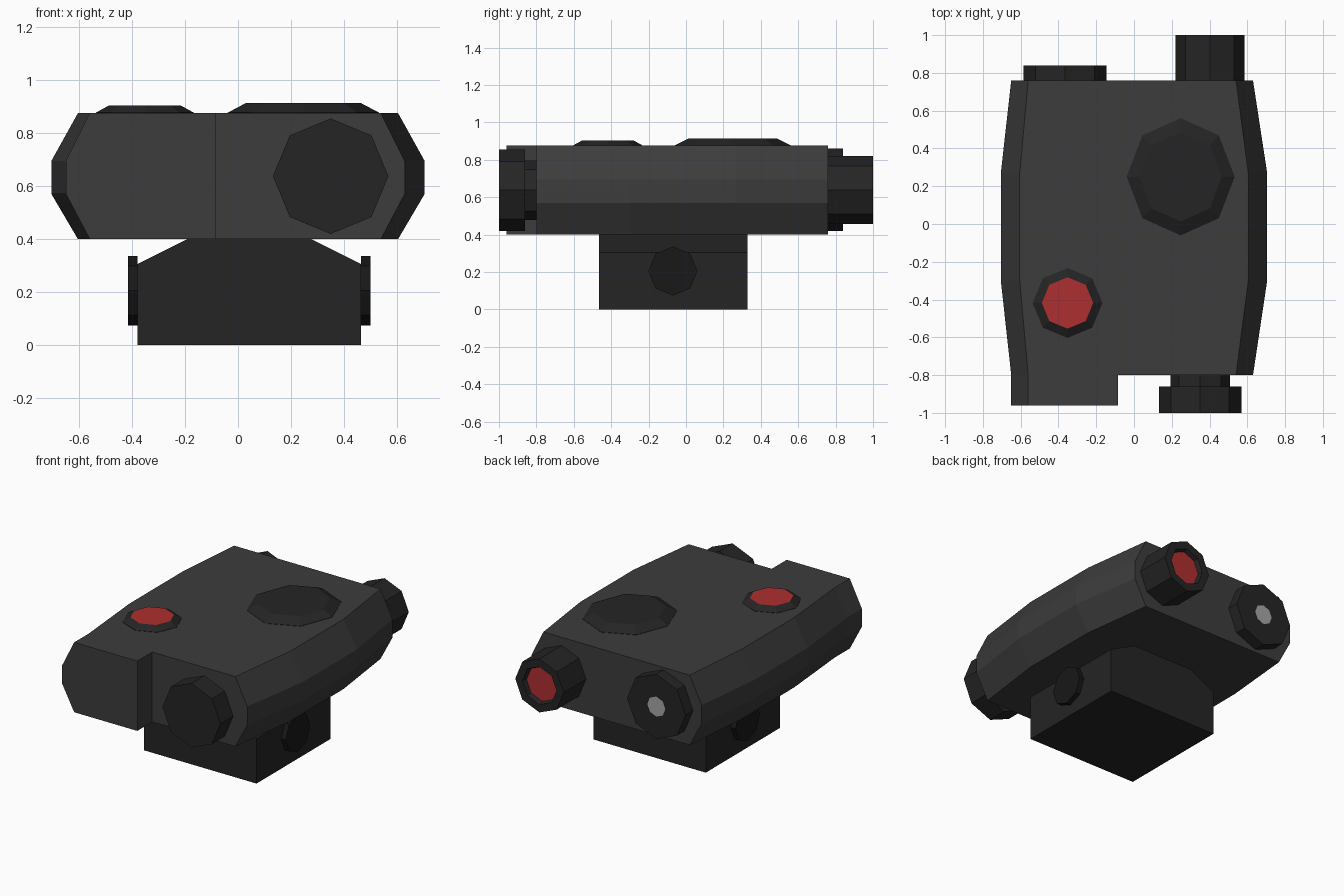
import bpy, bmesh
from math import cos, sin, tau

if "Cube" in bpy.data.objects:
    bpy.data.objects.remove(bpy.data.objects["Cube"])


def material(name, rgb):
    m = bpy.data.materials.new(name)
    m.diffuse_color = (*rgb, 1)
    m.use_nodes = True
    m.node_tree.nodes["Principled BSDF"].inputs["Base Color"].default_value = m.diffuse_color
    return m


CASE = material("case_grey", (0.045, 0.045, 0.045))
DARK = material("dark_grey", (0.018, 0.018, 0.018))
BOLT = material("bolt_black", (0.009, 0.009, 0.009))
RED = material("red", (0.42, 0.028, 0.028))
SILVER = material("silver", (0.38, 0.38, 0.38))


def finish(name, bm, *mats):
    bmesh.ops.recalc_face_normals(bm, faces=bm.faces[:])
    mesh = bpy.data.meshes.new(name)
    bm.to_mesh(mesh)
    bm.free()
    for m in mats:
        mesh.materials.append(m)
    obj = bpy.data.objects.new(name, mesh)
    bpy.context.collection.objects.link(obj)
    return obj


def loft(loops):
    """Skin a list of equal-length point loops and cap both ends."""
    bm = bmesh.new()
    rings = [[bm.verts.new(p) for p in loop] for loop in loops]
    n = len(rings[0])
    for a, b in zip(rings, rings[1:]):
        for i in range(n):
            j = (i + 1) % n
            bm.faces.new((a[i], a[j], b[j], b[i]))
    start = bm.faces.new(rings[0])
    end = bm.faces.new(rings[-1])
    return bm, start, end


def turned(name, axis, centre, rings, mat=DARK, end_mat=None, stretch=1.0):
    """Eight-sided turned part; rings are (position along axis, radius)."""
    loops = []
    for d, r in rings:
        loop = []
        for i in range(8):
            p = [centre[0] + r * cos(tau * i / 8),
                 centre[1] + r * stretch * sin(tau * i / 8)]
            p.insert("XYZ".index(axis), d)
            loop.append(p)
        loops.append(loop)
    bm, _, end = loft(loops)
    if end_mat:
        end.material_index = 1
    return finish(name, bm, mat, *([end_mat] if end_mat else []))


# Main housing: faceted section lofted front to back, bulging at the middle
def section(y, left, right, lip):
    return [(left + lip, y, 0.40), (right - lip, y, 0.40),
            (right, y, 0.57), (right, y, 0.695),
            (right - lip, y, 0.875), (left + lip, y, 0.875),
            (left, y, 0.695), (left, y, 0.57)]


bm, front, _ = loft([section(-0.80, -0.65, 0.63, 0.09),
                     section(-0.30, -0.705, 0.705, 0.10),
                     section(0.27, -0.705, 0.705, 0.10),
                     section(0.76, -0.65, 0.63, 0.09)])
# Left half of the front steps forward
bmesh.ops.bisect_plane(bm, geom=[front, *front.edges, *front.verts],
                       plane_co=(-0.085, 0, 0), plane_no=(1, 0, 0))
step = [f for f in bm.faces if all(abs(v.co.y + 0.80) < 1e-4 for v in f.verts)
        and f.calc_center_median().x < -0.085]
new = bmesh.ops.extrude_face_region(bm, geom=step)["geom"]
bmesh.ops.translate(bm, vec=(0, -0.16, 0),
                    verts=[g for g in new if isinstance(g, bmesh.types.BMVert)])
bmesh.ops.delete(bm, geom=[f for f in step if f.is_valid], context="FACES_ONLY")
finish("housing", bm, CASE)

# Mounting block with sloped shoulders
profile = [(-0.38, 0), (0.465, 0), (0.465, 0.305), (0.275, 0.40),
           (-0.19, 0.40), (-0.38, 0.305)]
bm, _, _ = loft([[(x, y, z) for x, z in profile] for y in (-0.465, 0.33)])
finish("mount_block", bm, DARK)

# Clamp bolts on both sides of the mount
for side, inner, outer in (("left", -0.38, -0.415), ("right", 0.465, 0.50)):
    turned(f"clamp_bolt_{side}", "X", (-0.07, 0.205),
           [(inner, 0.131), (outer, 0.131)], BOLT)

# Top buttons
turned("large_top_button", "Z", (0.247, 0.25),
       [(0.87, 0.286), (0.877, 0.286), (0.913, 0.218)], stretch=1.085)
turned("red_top_button", "Z", (-0.352, -0.418),
       [(0.87, 0.185), (0.877, 0.185), (0.904, 0.136)], end_mat=RED)

# Front knob on a narrower collar
turned("front_knob", "Y", (0.35, 0.637),
       [(-0.80, 0.158), (-0.86, 0.158), (-0.86, 0.218), (-1.0, 0.218)])

# Rear cap with silver centre, and rear tube with recessed red lens
turned("rear_cap", "Y", (-0.365, 0.64),
       [(0.76, 0.22), (0.84, 0.22), (0.84, 0.068)], end_mat=SILVER)
turned("rear_lens_tube", "Y", (0.402, 0.638),
       [(0.76, 0.182), (1.0, 0.182), (1.0, 0.128), (0.97, 0.118)], end_mat=RED)
